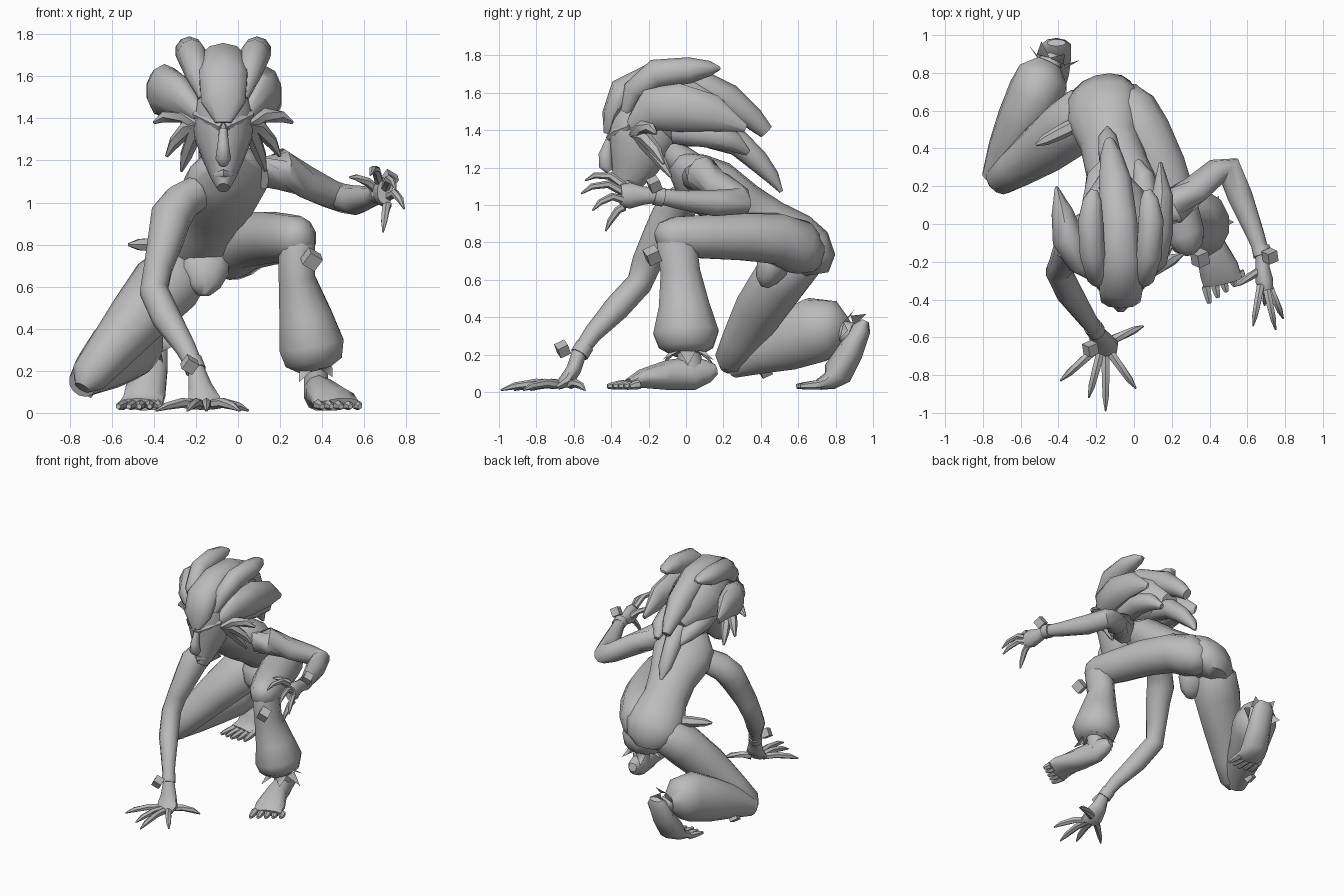
import bpy
import bmesh
import math
from mathutils import Euler, Vector

# Lengths in the part tables are hundredths of a unit.
UNIT = 0.01
SIDE = Vector((1, 0, 0))

cube = bpy.data.objects.get("Cube")
if cube:
    bpy.data.objects.remove(cube, do_unlink=True)

grey = bpy.data.materials.new("plain_grey")
grey.use_nodes = True
grey_value = (0.5, 0.5, 0.5, 1)
grey.diffuse_color = grey_value
grey.node_tree.nodes["Principled BSDF"].inputs["Base Color"].default_value = grey_value


def finish(name, bm, angle=50):
    bmesh.ops.recalc_face_normals(bm, faces=bm.faces)
    mesh = bpy.data.meshes.new(name)
    bm.to_mesh(mesh)
    bm.free()
    mesh.materials.append(grey)
    obj = bpy.data.objects.new(name, mesh)
    bpy.context.collection.objects.link(obj)
    bpy.ops.object.select_all(action="DESELECT")
    obj.select_set(True)
    bpy.context.view_layer.objects.active = obj
    bpy.ops.object.shade_smooth_by_angle(angle=math.radians(angle))
    return obj


def loft(name, stations, sides=10, hint=SIDE):
    """Skin oval rings: each station is x, y, z, half width, half depth."""
    bm = bmesh.new()
    centres = [Vector(s[:3]) * UNIT for s in stations]
    last = len(stations) - 1
    rings = []
    for i, station in enumerate(stations):
        along = (centres[min(i + 1, last)] - centres[max(i - 1, 0)]).normalized()
        across = (hint - along * hint.dot(along)).normalized()
        up = along.cross(across)
        wide, deep = station[3] * UNIT, station[-1] * UNIT
        ring = []
        for k in range(sides):
            a = math.tau * (k + 0.5) / sides
            ring.append(bm.verts.new(centres[i] + across * wide * math.cos(a) + up * deep * math.sin(a)))
        rings.append(ring)
    for low, high in zip(rings, rings[1:]):
        for k in range(sides):
            n = (k + 1) % sides
            bm.faces.new((low[k], low[n], high[n], high[k]))
    bm.faces.new(rings[0])
    bm.faces.new(rings[-1])
    return finish(name, bm)


def spike(name, root, tip, radius, lift=0, blunt=0.2, hint=SIDE):
    """Tapered, slightly arched digit or feather."""
    a, b = Vector(root), Vector(tip)
    rows = []
    for t, r in ((0, 1), (0.35, 0.95), (0.75, 0.75), (1, blunt)):
        p = a.lerp(b, t)
        p.z += lift * math.sin(math.pi * t)
        rows.append((*p, radius * r, radius * r))
    return loft(name, rows, 6, hint)


def bead(name, x, y, z, size):
    """Cube turned onto a corner."""
    bm = bmesh.new()
    bmesh.ops.create_cube(bm, size=size * UNIT)
    bmesh.ops.rotate(bm, verts=bm.verts, matrix=Euler((0.5, 0.5, 0.4)).to_matrix())
    bmesh.ops.translate(bm, verts=bm.verts, vec=Vector((x, y, z)) * UNIT)
    finish(name, bm, 20)


def frill(name, centre, axis, inner, outer, drop, points=6):
    """Ragged cuff: a ring of pointed flaps."""
    bm = bmesh.new()
    turn = Vector((0, 0, 1)).rotation_difference(Vector(axis))
    place = lambda r, a, z: bm.verts.new((Vector(centre) + turn @ Vector((r * math.cos(a), r * math.sin(a), z))) * UNIT)
    step = math.tau / points
    ring = [place(inner, k * step, 0) for k in range(points)]
    for k in range(points):
        tip = place(outer, (k + 0.5) * step, drop * (1 + k % 2 * 0.5))
        bm.faces.new((ring[k], ring[(k + 1) % points], tip))
    finish(name, bm, 20)


# Torso, neck and waist cloth
TILT = Vector((1, 0.2, 0.35))
loft("torso", [(-6, -6, 123, 8, 6), (-6, 3, 116, 19, 12), (-6, 14, 109, 22, 15),
               (-9, 30, 98, 17, 14), (-13, 44, 89, 16, 14), (-16, 57, 81, 20, 15),
               (-17, 65, 75, 20, 14), (-17, 69, 69, 17, 11), (-17, 70, 63, 10, 6)], 14, TILT)
loft("neck", [(-6, 6, 117, 9), (-7, -4, 125, 8), (-7, -14, 134, 8)])
loft("front_cloth", [(-16, 52, 76, 13, 8), (-16, 46, 67, 12, 9), (-16, 43, 60, 8, 6), (-16, 42, 56, 3, 2)])
spike("hip_cloth_point", (-32, 52, 80), (-52, 42, 80), 4, hint=Vector((0, 0, 1)))

# Head and face
loft("head", [(-7, -35, 107, 3, 4), (-7, -32, 112, 6, 8), (-7, -28, 121, 10, 13),
              (-7, -25, 131, 14, 17), (-7, -22, 142, 15, 21), (-7, -20, 150, 13, 20)], 14)
loft("nose", [(-7, -41, 135, 2, 2), (-7, -43, 127, 3, 4), (-7, -43, 121, 4, 4), (-7, -41, 118, 2, 2)], 8)
loft("lips", [(-11, -36, 113, 1), (-7, -40, 114, 2), (-3, -36, 113, 1)], 6, Vector((0, 0, 1)))
for s, label in ((1, "left"), (-1, "right")):
    mid = -7
    loft(label + "_brow", [(mid + s, -41, 136, 2), (mid + s * 7, -38, 139, 2), (mid + s * 13, -30, 142, 2)],
         6, Vector((0, 0, 1)))
    # Feathered ears
    root = (mid + s * 11, -27, 138)
    for tip, lift in (((33, -16, 138), 4), ((27, -12, 122), 4), ((20, -8, 115), 2)):
        spike(label + "_ear_feather", root, (mid + s * tip[0], *tip[1:]), 4, lift)
    # Upper crest locks
    loft(label + "_crest_lock", [(mid + s * 9, -32, 150, 3), (mid + s * 12, -28, 161, 6, 6),
         (mid + s * 15, -16, 170, 7, 8), (mid + s * 16, 2, 172, 7, 7), (mid + s * 15, 13, 173, 5, 4),
         (mid + s * 14, 18, 173, 2, 1)])
    # Lower back locks
    loft(label + "_nape_lock", [(mid + s * 9, -6, 140, 8), (mid + s * 13, 12, 138, 8),
         (mid + s * 12, 25, 134, 6), (mid + s * 9, 33, 128, 2)], 8)

# Hair mass, middle locks and the broad outer locks
loft("hair_mass", [(-7, -30, 150, 10, 12), (-8, -18, 152, 18, 19), (-9, 0, 150, 20, 20),
                   (-10, 15, 145, 16, 15), (-11, 26, 139, 7, 7)], 12)
loft("middle_lock", [(-7, -42, 138, 4, 2), (-7, -40, 148, 11, 5), (-7, -34, 160, 12, 8),
                     (-7, -18, 168, 11, 8), (-8, 2, 167, 10, 8), (-10, 22, 156, 9, 9),
                     (-12, 36, 146, 6, 6), (-13, 43, 139, 3, 4)])
loft("back_tail", [(-10, 14, 138, 8, 8), (-11, 28, 133, 7, 7), (-13, 38, 124, 6, 6),
                   (-14, 46, 115, 5, 4), (-14, 51, 107, 1, 1)])
loft("left_outer_lock", [(4, -28, 142, 4, 5), (10, -18, 151, 8, 12), (13, -4, 152, 8, 13),
                         (15, 14, 149, 6, 10), (14, 32, 141, 1, 2)])
loft("right_outer_lock", [(-18, -28, 142, 4, 5), (-28, -19, 150, 8, 11), (-35, -7, 153, 9, 13),
                          (-38, 6, 153, 6, 10), (-41, 19, 148, 1, 3)])

# Arms, running from shoulder to palm
loft("right_arm", [(-20, 1, 104, 8, 9), (-27, -4, 100, 9, 10), (-32, -9, 93, 10, 10), (-34, -14, 84, 9, 9),
                   (-38, -21, 69, 7, 8), (-40, -25, 58, 7, 7), (-34, -37, 45, 7, 7), (-25, -50, 31, 5, 5),
                   (-20, -57, 21, 4, 4), (-18, -60, 12, 6, 4), (-16, -64, 6, 8, 4), (-16, -69, 3, 7, 2)])
loft("left_arm", [(11, 5, 114, 8), (20, 9, 116, 10), (32, 18, 110, 8), (44, 28, 104, 7), (50, 30, 102, 7),
                  (56, 15, 101, 7), (64, -5, 103, 5), (68, -16, 105, 4), (68, -23, 105, 4, 5),
                  (69, -30, 105, 5, 7), (70, -35, 105, 4, 6)], hint=Vector((1, 1, 0)))
loft("right_bracelet", [(-22, -54, 25, 5), (-20, -57, 20, 5)])
loft("left_bracelet", [(67, -12, 104, 5), (68, -17, 105, 5)])
bead("right_bracelet_bead", -23, -66, 23, 6)
bead("left_bracelet_bead", 72, -17, 111, 6)

# Fingers
for root, tip in (((-20, -66), (-39, -83)), ((-18, -69), (-24, -92)), ((-15, -70), (-15, -99)),
                  ((-12, -69), (1, -87)), ((-13, -62), (5, -54))):
    spike("right_finger", (*root, 4), (*tip, 1), 2.5, 2)
for root, tip, lift in (((66, -25, 106), (53, -33, 112), 2), ((67, -33, 110), (63, -54, 113), 5),
                        ((70, -34, 107), (75, -56, 106), 5), ((72, -34, 103), (79, -50, 97), 4),
                        ((71, -33, 99), (69, -43, 86), 3)):
    spike("left_finger", root, tip, 2.2, lift)

# Legs: thighs and flared lower legs
loft("left_thigh", [(-10, 69, 69, 7, 6), (-7, 65, 73, 13, 12), (-2, 59, 78, 15, 15), (5, 48, 82, 15, 14),
                    (14, 30, 83, 14, 13), (21, 10, 83, 13, 12), (27, -6, 83, 11, 11), (29, -12, 82, 8, 9),
                    (30, -15, 81, 4, 5)], 12)
loft("left_shin", [(28, -5, 87, 7, 7), (28, -5, 80, 9, 11), (28, -3, 64, 9, 11), (32, -1, 46, 13, 14),
                   (35, 0, 32, 16, 18), (36, 0, 24, 14, 15), (37, 0, 20, 7, 8)], 12)
loft("right_thigh", [(-22, 66, 74, 8, 8), (-25, 61, 71, 14, 13), (-34, 51, 61, 17, 15), (-48, 40, 45, 14, 14),
                     (-62, 30, 28, 11, 11), (-71, 24, 17, 9, 9), (-74, 22, 12, 4, 4)], 12)
loft("right_shin", [(-74, 24, 14, 7, 7), (-67, 38, 21, 11, 12), (-60, 54, 27, 13, 16), (-52, 69, 33, 15, 18),
                    (-48, 79, 34, 14, 15), (-45, 85, 33, 7, 7)], 12)
bead("left_knee_bead", 35, -18, 73, 7)
bead("right_knee_bead", -71, 42, 12, 6)

# Feet, cuffs and toes
loft("left_ankle", [(37, 3, 10, 6, 7), (37, 1, 24, 6, 6)])
loft("left_foot", [(35, 16, 12, 3, 3), (36, 12, 11, 5, 6), (37, 4, 10, 6, 9), (40, -10, 9, 8, 8),
                   (45, -24, 7, 11, 5), (47, -31, 4, 11, 3)])
loft("right_ankle", [(-46, 80, 33, 6), (-43, 89, 31, 6)])
loft("right_foot", [(-41, 96, 38, 5, 2), (-41, 94, 34, 8, 5), (-42, 88, 22, 9, 7),
                    (-44, 81, 10, 10, 8), (-45, 77, 6, 10, 5), (-46, 71, 4, 11, 3)])
for k in range(-2, 3):
    spike("left_toe", (47 + 4.5 * k, -29 + 2 * k, 4), (49 + 4.5 * k, -36 + 3 * k, 3), 2.5, blunt=0.5)
    spike("right_toe", (-46 + 4 * k, 73, 4), (-47 + 5 * k, 59 + abs(k), 3), 2.5, blunt=0.5)
frill("left_cuff", (37, 1, 22), (0, 0, -1), 9, 16, 5)
frill("right_cuff", (-44, 86, 32), (0.4, 1, -0.2), 9, 14, 4)
